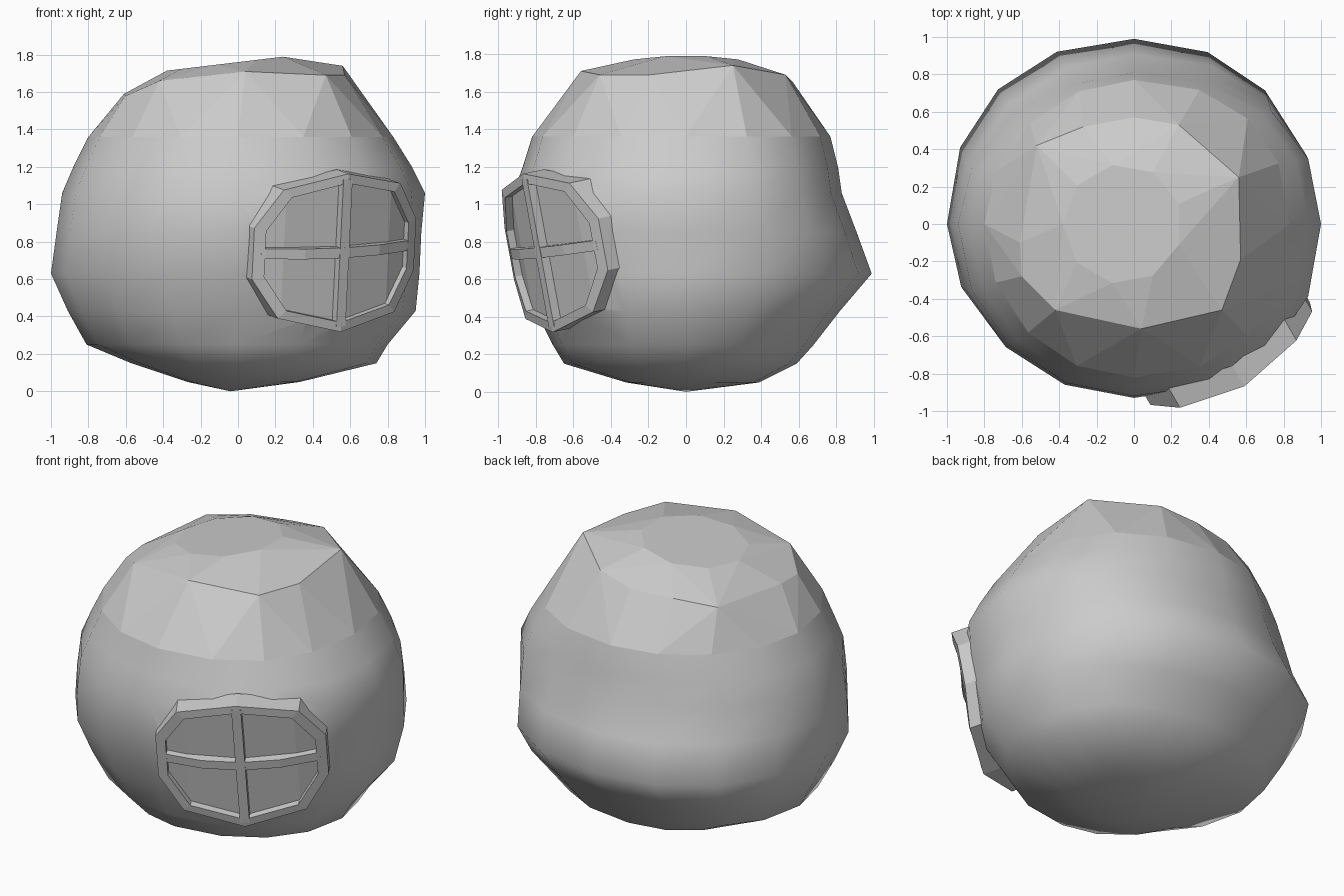
import bpy, bmesh
from math import sin, cos, pi
from mathutils import Vector

cube = bpy.data.objects.get("Cube")
if cube:
    bpy.data.objects.remove(cube)

grey = bpy.data.materials.new("stone grey")
grey.use_nodes = True
colour = (0.6, 0.6, 0.6, 1)
grey.diffuse_color = colour
grey.node_tree.nodes["Principled BSDF"].inputs["Base Color"].default_value = colour


def finish(bm, name):
    bmesh.ops.recalc_face_normals(bm, faces=bm.faces)
    mesh = bpy.data.meshes.new(name)
    bm.to_mesh(mesh)
    bm.free()
    mesh.materials.append(grey)
    obj = bpy.data.objects.new(name, mesh)
    bpy.context.collection.objects.link(obj)
    return obj


# Porthole axes: outward, sideways and up
OUT = Vector((0.49, -0.85, -0.18)).normalized()
SIDE = Vector((0.865, 0.5, 0.05)).normalized()
UP = OUT.cross(SIDE).normalized()
CENTRE = Vector((0.57, -0.79, 0.74))


def on_window(u, v, depth):
    """Point on the gently bowed porthole surface."""
    return CENTRE + SIDE * u + UP * v + OUT * (depth - 0.46 * u * u)


# Boulder-like shell: height, then reach to left, right, front and back
RINGS = [
    (0.05, 0.27, 0.33, 0.32, 0.39), (0.15, 0.57, 0.74, 0.65, 0.59),
    (0.25, 0.81, 0.80, 0.71, 0.68), (0.43, 0.91, 0.95, 0.80, 0.82),
    (0.63, 1.00, 0.97, 0.88, 0.99), (0.85, 0.97, 0.98, 0.93, 0.91),
    (1.06, 0.94, 1.00, 0.92, 0.83), (1.20, 0.88, 0.93, 0.87, 0.81),
    (1.36, 0.80, 0.83, 0.82, 0.77),
]
SEGMENTS = 16


def fullness(z, right, back):
    """Exponent below one swells a quarter of the shell, above one slims it."""
    if right:
        return 0.9 if z > 0.8 else 0.94
    if back:
        return 1.04 if z > 0.8 else 0.92
    return 1


def ring_point(i, z, left, right, front, back):
    c, s = cos(2 * pi * i / SEGMENTS), sin(2 * pi * i / SEGMENTS)
    k = fullness(z, c > 0, s > 0)
    x, y = abs(c) ** k, abs(s) ** k
    return Vector((x * right if c > 0 else -x * left, y * back if s > 0 else -y * front, z))


bm = bmesh.new()
loops = [[bm.verts.new(ring_point(i, *ring)) for i in range(SEGMENTS)] for ring in RINGS]
for low, high in zip(loops, loops[1:]):
    for i in range(SEGMENTS):
        j = (i + 1) % SEGMENTS
        bm.faces.new((low[i], low[j], high[j], high[i]))
base = bm.verts.new((-0.04, 0, 0))
for i in range(SEGMENTS):
    bm.faces.new((base, loops[0][(i + 1) % SEGMENTS], loops[0][i]))
for f in bm.faces:
    f.smooth = True
bm.faces.new(loops[-1])
shell = finish(bm, "shell")

# Faceted crown: broad planes from the shell to an uneven shoulder and a tilted top
SHOULDER = [
    (0.56, 0.25, 1.74), (0.57, -0.19, 1.69), (0.47, -0.46, 1.69), (0.04, -0.56, 1.71),
    (-0.42, -0.46, 1.66), (-0.6, -0.28, 1.58), (-0.61, -0.1, 1.59), (-0.52, 0.42, 1.61),
    (-0.27, 0.52, 1.64), (0, 0.57, 1.65), (0.24, 0.53, 1.69),
]
bm = bmesh.new()
for i in range(SEGMENTS):
    bm.verts.new(ring_point(i, *RINGS[-1]))
for p in SHOULDER:
    bm.verts.new(p)
for i in range(9):
    a = 2 * pi * (i + 0.5) / 9
    x = 0.32 * cos(a) - 0.06
    bm.verts.new((x, 0.32 * sin(a), 1.76 + 0.12 * x))
bmesh.ops.convex_hull(bm, input=bm.verts[:])
bmesh.ops.dissolve_limit(bm, angle_limit=0.05, verts=bm.verts[:], edges=bm.edges[:])
finish(bm, "crown")

# Porthole rim outline, mirrored from one side
half = [(0, 0.43), (0.36, 0.35), (0.5, 0.14), (0.5, -0.14), (0.36, -0.35), (0, -0.43)]
outline = half + [(-u, v) for u, v in half[-2:0:-1]]


def hoop(name, profile):
    """Sweep a closed profile of (scale, depth) points around the porthole outline."""
    bm = bmesh.new()
    sections = [[bm.verts.new(on_window(u * k, v * k, d)) for k, d in profile]
                for u, v in outline]
    for i, a in enumerate(sections):
        b = sections[(i + 1) % len(sections)]
        for j in range(len(profile)):
            k = (j + 1) % len(profile)
            bm.faces.new((a[j], b[j], b[k], a[k]))
    return finish(bm, name)


hoop("porthole_rim", ((1, -0.13), (1, 0), (0.88, 0), (0.88, -0.1)))


# Bowed slab in upright strips, used for the pane and for its recess
def slab(name, scale, back, front):
    bm = bmesh.new()
    previous = None
    for u, v in ((-0.5, 0.14), (-0.36, 0.35), (0, 0.43), (0.36, 0.35), (0.5, 0.14)):
        section = [bm.verts.new(on_window(u * scale, w * scale, d))
                   for w, d in ((v, back), (v, front), (-v, front), (-v, back))]
        if previous:
            for j in range(4):
                k = (j + 1) % 4
                bm.faces.new((previous[j], previous[k], section[k], section[j]))
        else:
            bm.faces.new(section)
        previous = section
    bm.faces.new(previous[::-1])
    return finish(bm, name)


slab("porthole_pane", 0.9, -0.09, -0.045)
cutter = slab("recess_cutter", 0.94, -0.07, 0.4)
cutter.hide_render = True
recess = shell.modifiers.new("recess", "BOOLEAN")
recess.operation = "DIFFERENCE"
recess.object = cutter
bpy.context.view_layer.objects.active = shell
bpy.ops.object.modifier_apply(modifier=recess.name)
bpy.data.objects.remove(cutter)


# Crossed glazing bars following the bow
def bar(name, length, across):
    bm = bmesh.new()
    previous = None
    steps = 4
    for i in range(steps + 1):
        t = length * (2 * i / steps - 1)
        section = []
        for w, d in ((-0.028, -0.07), (-0.028, 0), (0.028, 0), (0.028, -0.07)):
            u, v = (t, w) if across else (w, t)
            section.append(bm.verts.new(on_window(u, v, d)))
        if previous:
            for j in range(4):
                k = (j + 1) % 4
                bm.faces.new((previous[j], previous[k], section[k], section[j]))
        else:
            bm.faces.new(section)
        previous = section
    bm.faces.new(previous[::-1])
    finish(bm, name)


bar("horizontal_bar", 0.46, True)
bar("vertical_bar", 0.4, False)
